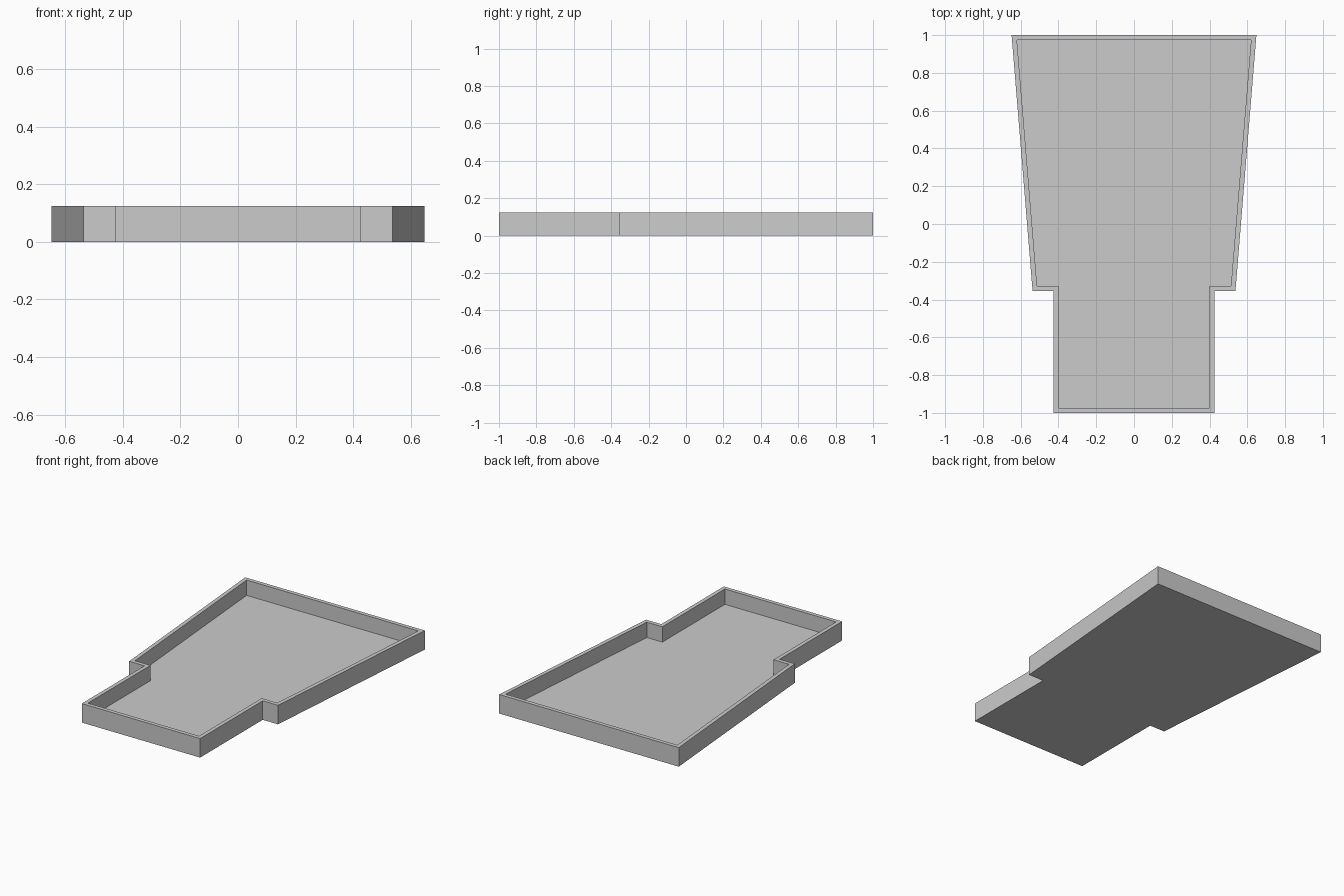
import bpy, bmesh

cube = bpy.data.objects.get("Cube")
if cube:
    bpy.data.objects.remove(cube, do_unlink=True)

HEIGHT, WALL, FLOOR = 0.124, 0.026, 0.024

# Single plain grey material
grey = bpy.data.materials.new("plain_grey")
grey.use_nodes = True
colour = (0.6, 0.6, 0.6, 1)
grey.diffuse_color = colour
grey.node_tree.nodes["Principled BSDF"].inputs["Base Color"].default_value = colour

# Left half of the outline, front to back, then mirrored
half = [(0.427, -1), (0.427, -0.355), (0.537, -0.355), (0.648, 1)]
outline = half + [(-x, y) for x, y in reversed(half)]

bm = bmesh.new()
base = bm.faces.new([bm.verts.new((x, y, 0)) for x, y in outline])


def raise_face(face, dz):
    """Extrude one face vertically and return its moved cap."""
    cap = bmesh.ops.extrude_discrete_faces(bm, faces=[face])["faces"][0]
    bmesh.ops.translate(bm, verts=cap.verts, vec=(0, 0, dz))
    return cap


# Solid block with a closed underside
underside = base.copy()
underside.normal_flip()
top = raise_face(base, HEIGHT)

# Even rim, then the recessed floor
bm.normal_update()
bmesh.ops.inset_region(bm, faces=[top], thickness=WALL, use_even_offset=True)
raise_face(top, FLOOR - HEIGHT)
bmesh.ops.remove_doubles(bm, verts=bm.verts, dist=0.0001)
bmesh.ops.recalc_face_normals(bm, faces=bm.faces)

mesh = bpy.data.meshes.new("tray")
bm.to_mesh(mesh)
bm.free()
mesh.materials.append(grey)
tray = bpy.data.objects.new("tray", mesh)
bpy.context.collection.objects.link(tray)
